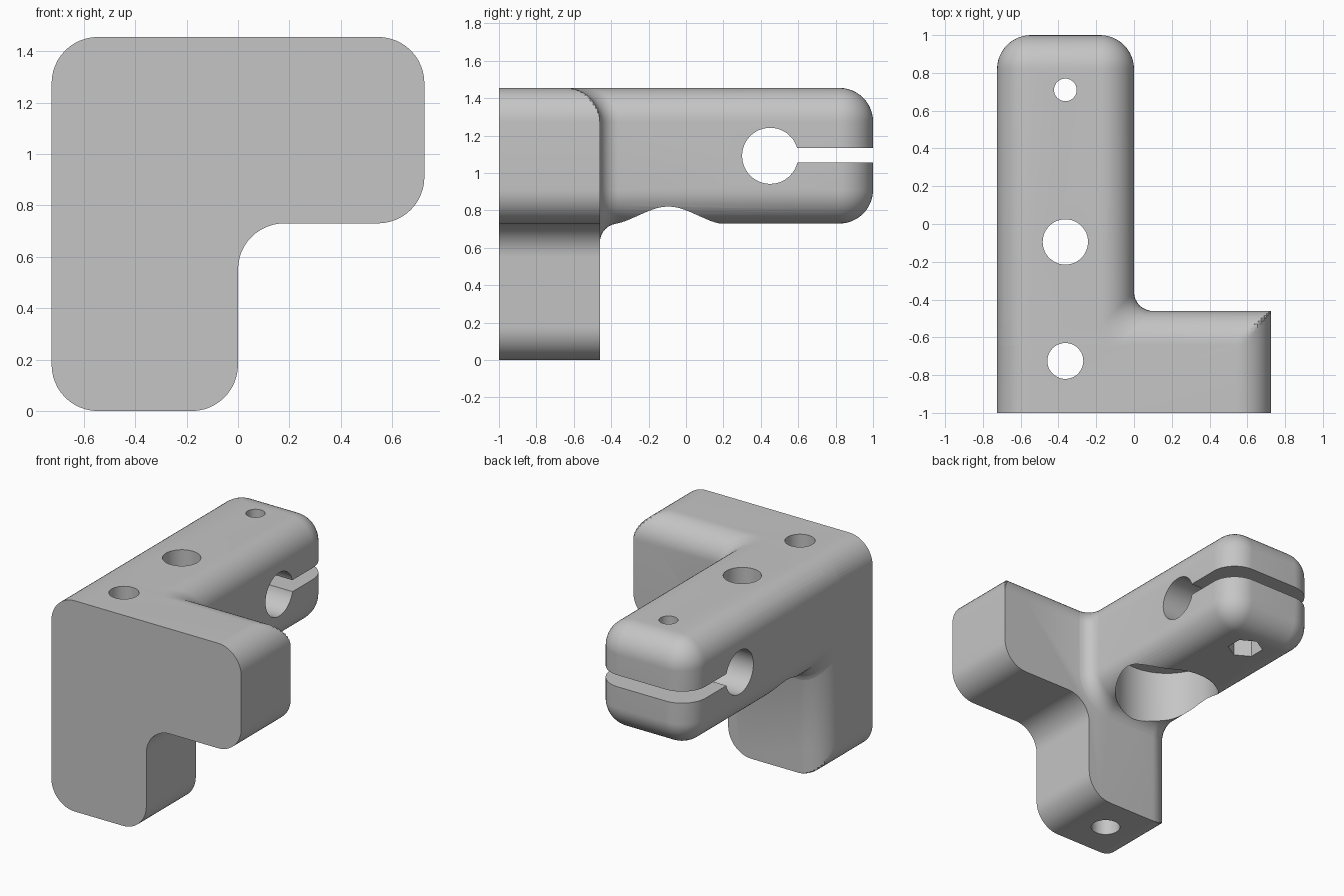
import bpy, bmesh, math

cube = bpy.data.objects.get("Cube")
if cube:
    bpy.data.objects.remove(cube, do_unlink=True)

W, H = 0.725, 1.455      # half width, full height
BACK = -0.46             # back of the corner plate
FLOOR = 0.73             # underside of the long arm
R, F, SEG = 0.18, 0.10, 12   # edge radius, fillet radius, arc steps

grey = bpy.data.materials.new("light grey plastic")
grey.use_nodes = True
grey.diffuse_color = (0.56, 0.56, 0.56, 1)
grey.node_tree.nodes["Principled BSDF"].inputs["Base Color"].default_value = (0.56, 0.56, 0.56, 1)


def make_object(name, bm):
    bmesh.ops.recalc_face_normals(bm, faces=bm.faces)
    mesh = bpy.data.meshes.new(name)
    bm.to_mesh(mesh)
    bm.free()
    mesh.materials.append(grey)
    obj = bpy.data.objects.new(name, mesh)
    bpy.context.collection.objects.link(obj)
    return obj


def loft(name, rings):
    """Skin a list of equal-length closed rings and cap both ends."""
    bm = bmesh.new()
    rows = [[bm.verts.new(p) for p in ring] for ring in rings]
    n = len(rows[0])
    for a, b in zip(rows, rows[1:]):
        for i in range(n):
            j = (i + 1) % n
            bm.faces.new((a[i], a[j], b[j], b[i]))
    bm.faces.new(rows[0])
    bm.faces.new(rows[-1])
    bmesh.ops.remove_doubles(bm, verts=bm.verts, dist=1e-5)
    bmesh.ops.dissolve_degenerate(bm, edges=bm.edges, dist=1e-6)
    bmesh.ops.triangulate(bm, faces=[f for f in bm.faces if len(f.verts) == 4])
    return make_object(name, bm)


def arc(cx, cz, start, end, r=R):
    angles = [math.radians(start + (end - start) * i / SEG) for i in range(SEG + 1)]
    return [(cx + r * math.cos(a), cz + r * math.sin(a)) for a in angles]


def corner_plate():
    """L-shaped plate whose outer back edges are rounded."""
    outline = (arc(W - R, H - R, 0, 90) + arc(R - W, H - R, 90, 180)
               + arc(R - W, R, 180, 270) + arc(-R, R, 270, 360)
               + arc(R, FLOOR - R, 180, 90) + arc(W - R, FLOOR + R, 270, 360))
    steps = [math.radians(90 * i / SEG) for i in range(SEG + 1)]
    levels = [(-1, 0)] + [(BACK - R + R * math.sin(t), R * (1 - math.cos(t))) for t in steps]
    return loft("corner_plate", [[(max(x, e - W), y, min(z, H - e)) for x, z in outline]
                                 for y, e in levels])


def long_arm():
    """Rounded bar that flares into the plate and has a rounded far end."""
    corners = [(-R, H - R, 0), (R - W, H - R, 90), (R - W, FLOOR + R, 180), (-R, FLOOR + R, 270)]

    def ring(inset, flare=0.0, y=None, dy=0.0):
        pts = []
        for cx, cz, start in corners:
            for i in range(SEG + 1):
                a = math.radians(start + 90 * i / SEG)
                ca, sa = math.cos(a), math.sin(a)
                # flare direction and plate surface depth at this corner
                nx, nz, depth = {0: (1, 0, BACK - R + R * ca),
                                 90: (0, 0, BACK - R),
                                 180: (0, -1, BACK - R - R * sa),
                                 270: (ca, sa, BACK)}[start]
                pts.append((cx + (R - inset) * ca + flare * nx,
                            depth + dy if y is None else y,
                            cz + (R - inset) * sa + flare * nz))
        return pts

    rings = [ring(0.03, y=-0.8), ring(0, F, dy=-0.004)]
    for i in range(1, 9):
        t = math.radians(90 * i / 8)
        rings.append(ring(0, F * (1 - math.sin(t)), dy=F * (1 - math.cos(t))))
    for i in range(SEG + 1):
        t = math.radians(90 * i / SEG)
        rings.append(ring(R * (1 - math.cos(t)), y=1 - R + R * math.sin(t)))
    return loft("long_arm", rings)


def drill(name, radius, x, y, z0, z1, sides=48):
    bm = bmesh.new()
    bmesh.ops.create_cone(bm, cap_ends=True, segments=sides, radius1=radius,
                          radius2=radius, depth=z1 - z0)
    bmesh.ops.translate(bm, verts=bm.verts, vec=(x, y, (z0 + z1) / 2))
    return make_object(name, bm)


def combine(target, tool, operation):
    mod = target.modifiers.new(tool.name, 'BOOLEAN')
    mod.operation, mod.solver, mod.object = operation, 'EXACT', tool
    tool.hide_render = True
    bpy.context.view_layer.update()
    graph = bpy.context.evaluated_depsgraph_get()
    mesh = bpy.data.meshes.new_from_object(target.evaluated_get(graph))
    target.modifiers.clear()
    target.data = mesh
    bpy.data.objects.remove(tool, do_unlink=True)


# Body
bracket = corner_plate()
combine(bracket, long_arm(), 'UNION')
bracket.name = "corner_bracket"

# Vertical holes, round recess and nut pocket
MID = -0.3635
for args in (("leg_hole", 0.095, MID, -0.725, -0.1, 1.6),
             ("centre_hole", 0.12, MID, -0.095, 0.6, 1.6),
             ("round_recess", 0.34, MID, -0.095, 0.4, 1.09, 64),
             ("clamp_screw_hole", 0.06, MID, 0.71, 0.6, 1.6, 32),
             ("nut_pocket", 0.115, MID, 0.71, 0.6, 0.87, 6)):
    combine(bracket, drill(*args), 'DIFFERENCE')

# Cross hole for the rod, then the clamp slot out to the end
rod = drill("rod_hole", 0.15, 0, 0, -0.7, 0.7)
for v in rod.data.vertices:
    x, y, z = v.co
    v.co = (z + MID, y + 0.45, 1.092 - x)
combine(bracket, rod, 'DIFFERENCE')

bm = bmesh.new()
bmesh.ops.create_cube(bm, size=1)
for v in bm.verts:
    v.co = (MID + v.co.x * 1.4, 0.8 + v.co.y * 0.7, 1.095 + v.co.z * 0.08)
combine(bracket, make_object("clamp_slot", bm), 'DIFFERENCE')

# Smooth rounds, sharp edges
bpy.ops.object.select_all(action='DESELECT')
bracket.select_set(True)
bpy.context.view_layer.objects.active = bracket
bpy.ops.object.shade_smooth_by_angle(angle=math.radians(30))
